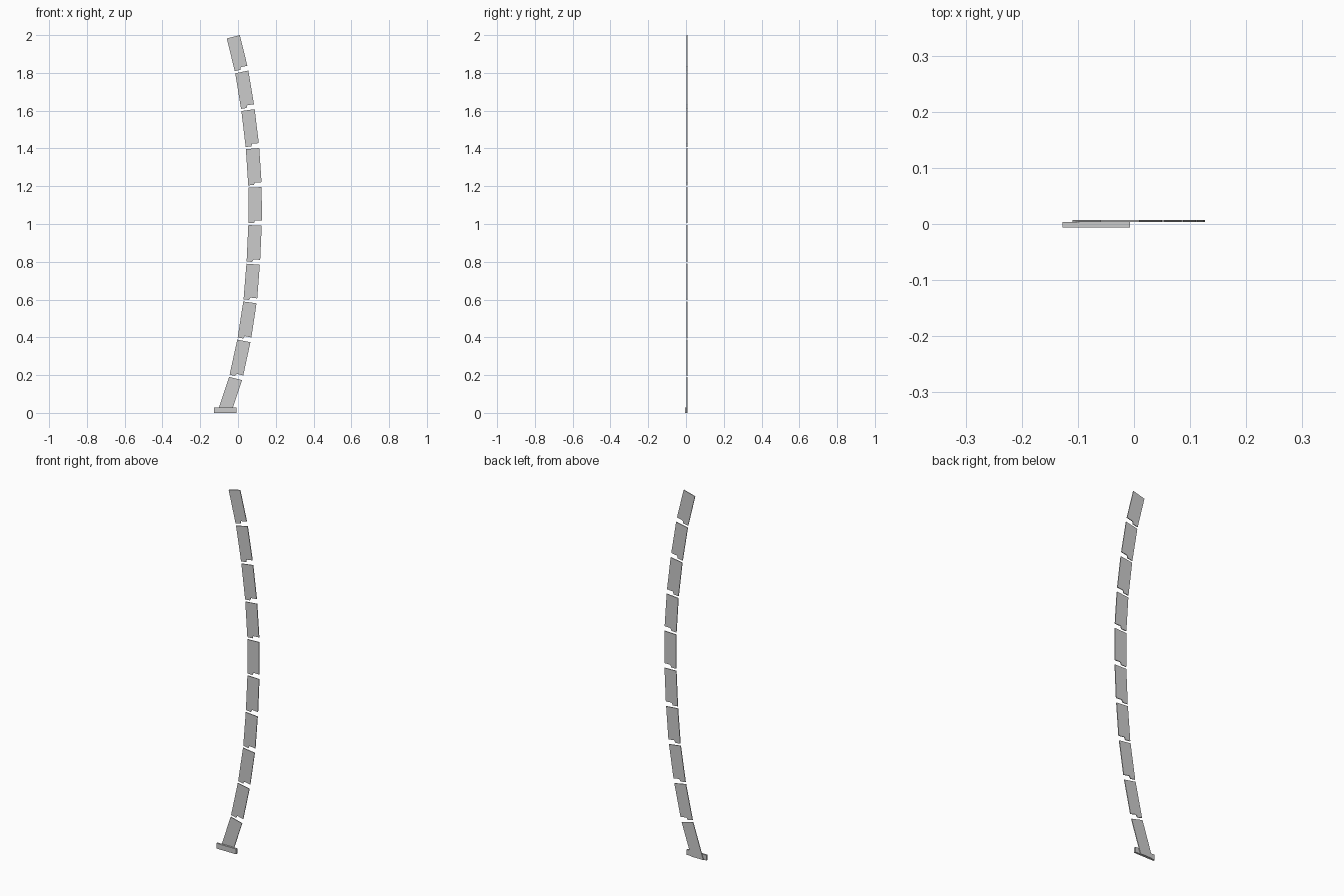
import bpy, bmesh, math
from mathutils import Vector

if "Cube" in bpy.data.objects:
    bpy.data.objects.remove(bpy.data.objects["Cube"])

HALF_W = 0.0355            # half width of the strip
Y0, Y1 = 0.0035, 0.0075    # thin strip sits behind the base


def prism(name, pts, y0, y1):
    """Extrude an x-z outline from y0 to y1."""
    bm = bmesh.new()
    face = bm.faces.new([bm.verts.new((x, y0, z)) for x, z in pts])
    new = bmesh.ops.extrude_face_region(bm, geom=[face])["geom"]
    bmesh.ops.translate(bm, vec=(0, y1 - y0, 0),
                        verts=[v for v in new if isinstance(v, bmesh.types.BMVert)])
    bmesh.ops.recalc_face_normals(bm, faces=bm.faces)
    me = bpy.data.meshes.new(name)
    bm.to_mesh(me)
    bm.free()
    ob = bpy.data.objects.new(name, me)
    bpy.context.collection.objects.link(ob)


# centre points of the joints along the bowed strip (x, z)
joints = [(-0.073, 0.0), (-0.013, 0.182), (0.031, 0.381), (0.063, 0.585),
          (0.080, 0.787), (0.090, 0.993), (0.090, 1.194), (0.077, 1.399),
          (0.053, 1.603), (0.020, 1.805), (-0.025, 1.991)]


def station(i):
    """Joint centre, across direction and along direction."""
    x, z = joints[i]
    a = math.asin((z - 1.08) / 3.65)
    return Vector((x, z)), Vector((math.cos(a), math.sin(a))), Vector((-math.sin(a), math.cos(a)))


# strip segments, each with a stepped lower edge
for i in range(len(joints) - 1):
    p, s, t = station(i)
    q, s2, _ = station(i + 1)
    if i == 0:
        low = [(-0.110, 0.0), (-0.036, 0.0)]
    else:
        step = p - s * 0.006
        low = [p - s * HALF_W + t * 0.012, step + t * 0.012,
               step + s * 0.006 + t * 0.026, p + s * HALF_W + t * 0.026]
    prism(f"strip_segment_{i + 1}", low + [q + s2 * HALF_W, q - s2 * HALF_W], Y0, Y1)

# small foot plate in front of the lowest segment
prism("foot_plate", [(-0.127, 0.0), (-0.007, 0.0), (-0.007, 0.029), (-0.127, 0.029)], -0.0065, Y0)
